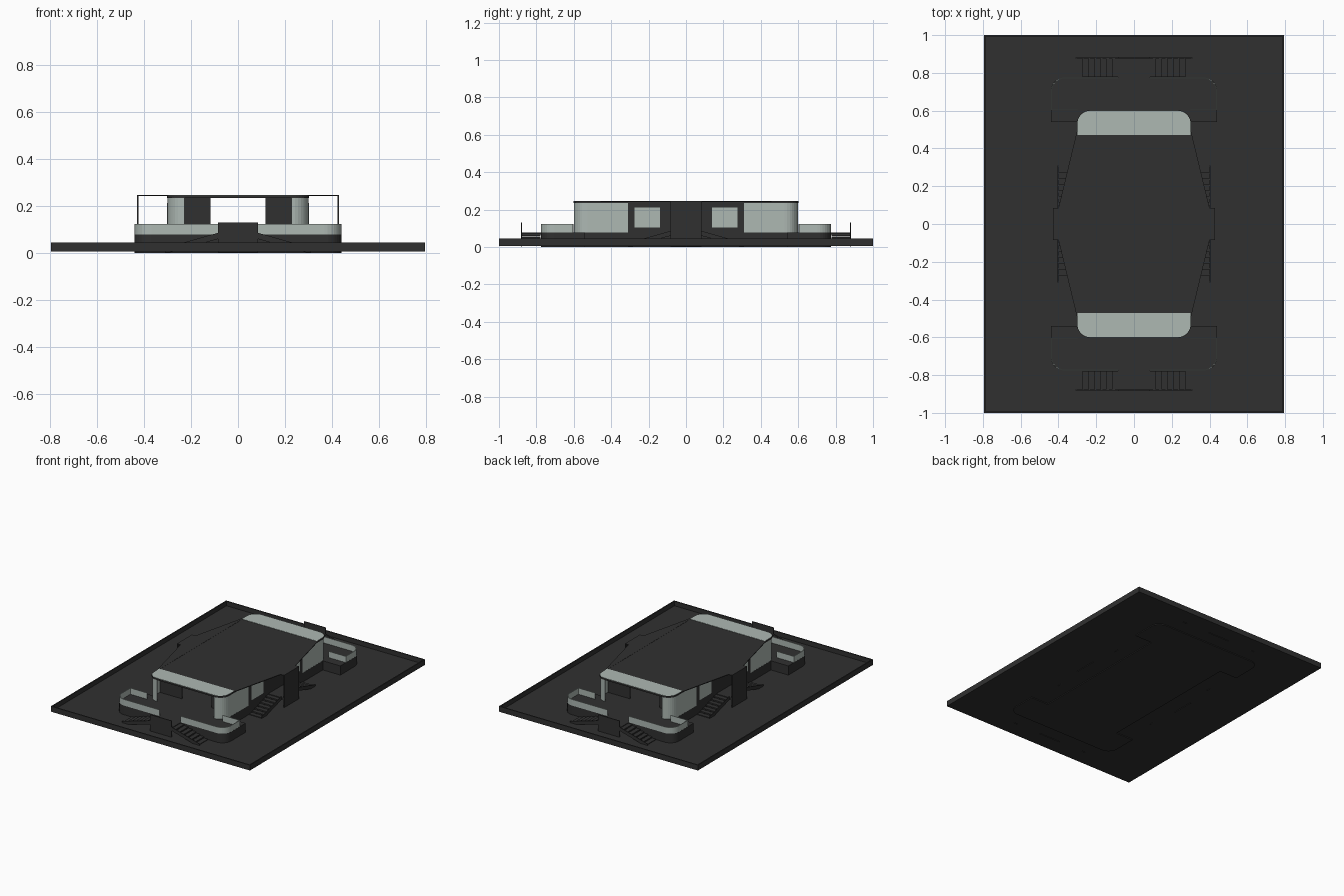
import bpy, bmesh, math

if "Cube" in bpy.data.objects:
    bpy.data.objects.remove(bpy.data.objects["Cube"])

def material(name, color):
    m = bpy.data.materials.new(name)
    m.diffuse_color = (*color, 1)
    m.use_nodes = True
    m.node_tree.nodes["Principled BSDF"].inputs["Base Color"].default_value = m.diffuse_color
    return m

DARK = material("dark", (0.03, 0.03, 0.03))
GLASS = material("glass", (0.42, 0.48, 0.45))

def finish(name, bm, mat, mirror):
    bmesh.ops.recalc_face_normals(bm, faces=bm.faces)
    me = bpy.data.meshes.new(name)
    bm.to_mesh(me)
    bm.free()
    ob = bpy.data.objects.new(name, me)
    bpy.context.collection.objects.link(ob)
    me.materials.append(mat)
    if mirror:
        mod = ob.modifiers.new("mirror", 'MIRROR')
        mod.use_axis = ('x' in mirror, 'y' in mirror, False)
        mod.use_mirror_merge = False
    return ob

def prism(name, pts, depth, mat=DARK, mirror=""):
    """Extrude a closed 3D outline along the vector depth."""
    bm = bmesh.new()
    f = bm.faces.new([bm.verts.new(p) for p in pts])
    r = bmesh.ops.extrude_face_region(bm, geom=[f])
    bmesh.ops.translate(bm, vec=depth, verts=[v for v in r["geom"] if isinstance(v, bmesh.types.BMVert)])
    return finish(name, bm, mat, mirror)

def slab(name, outline, z0, z1, mat=DARK, mirror=""):
    return prism(name, [(x, y, z0) for x, y in outline], (0, 0, z1 - z0), mat, mirror)

def box(name, x0, x1, y0, y1, z0, z1, mat=DARK, mirror=""):
    return slab(name, [(x0, y0), (x1, y0), (x1, y1), (x0, y1)], z0, z1, mat, mirror)

def screen(name, path, z0, z1, mat=GLASS, mirror="xy", thick=0.005):
    """Thin upright wall along an open path."""
    bm = bmesh.new()
    cols = [(bm.verts.new((x, y, z0)), bm.verts.new((x, y, z1))) for x, y in path]
    for a, b in zip(cols, cols[1:]):
        bm.faces.new((a[0], b[0], b[1], a[1]))
    ob = finish(name, bm, mat, mirror)
    s = ob.modifiers.new("thickness", 'SOLIDIFY')
    s.thickness, s.offset = thick, 0
    return ob

def arc(cx, cy, r, n=8):
    return [(cx + r * math.cos(i * math.pi / 2 / n), cy + r * math.sin(i * math.pi / 2 / n)) for i in range(n + 1)]

def four_way(quarter):
    """Complete a quarter outline (x axis side first) around both axes."""
    half = quarter + [(-x, y) for x, y in reversed(quarter)]
    return half + [(-x, -y) for x, y in half]

# Ground tray with raised rim
box("ground_floor", -0.795, 0.795, -1, 1, 0.006, 0.012)
box("ground_rim_side", 0.787, 0.795, -1, 1, 0.006, 0.045, mirror="x")
box("ground_rim_end", -0.787, 0.787, 0.992, 1, 0.006, 0.045, mirror="y")

# I-shaped podium
slab("podium", four_way([(0.3, 0.54), (0.44, 0.54)] + arc(0.37, 0.705, 0.07)), 0, 0.078)

# Terrace glass parapets
screen("terrace_parapet", [(0.3, 0.605), (0.437, 0.605)] + arc(0.367, 0.703, 0.07) + [(0.085, 0.773)], 0.078, 0.123)

# House walls
screen("corner_glazing", [(0.297, 0.31)] + arc(0.227, 0.527, 0.07), 0.078, 0.235)
box("side_wall", 0.29, 0.3, -0.31, 0.31, 0.078, 0.235, mirror="x")
box("side_window", 0.288, 0.302, 0.14, 0.275, 0.105, 0.212, GLASS, "xy")
box("recessed_wall", 0.117, 0.292, 0.465, 0.472, 0.078, 0.235, mirror="xy")

# Roof, glass roof ends and tapered side wings
slab("roof", four_way(arc(0.232, 0.532, 0.07)), 0.234, 0.245)
quarter = arc(0.23, 0.53, 0.07)
slab("roof_glass", [(-0.3, 0.47), (0.3, 0.47)] + quarter + [(-x, y) for x, y in reversed(quarter)],
     0.2445, 0.247, GLASS, "y")
slab("roof_wing", [(0.295, -0.52), (0.3, -0.5), (0.4, -0.085), (0.428, -0.085),
                   (0.428, 0.085), (0.4, 0.085), (0.3, 0.5), (0.295, 0.52)], 0.241, 0.246, mirror="x")

# Tall portal panels and the low panels before the end stairs
box("portal_panel", 0.422, 0.428, -0.083, 0.083, 0.002, 0.246, mirror="x")
box("end_panel", -0.085, 0.085, 0.877, 0.883, 0.002, 0.13, mirror="y")

# Landings
box("side_landing", 0.3, 0.422, -0.083, 0.083, 0.066, 0.078, mirror="x")
box("end_landing", -0.085, 0.085, 0.775, 0.877, 0.066, 0.078, mirror="y")

# Stairs falling away from each landing
STEPS, RUN = 7, 0.0315
RISE = 0.066 / STEPS
for i in range(STEPS):
    a = 0.084 + i * RUN
    z = 0.078 - (i + 0.5) * RISE
    box("end_step", a, a + RUN, 0.777, 0.878, z - 0.009, z, mirror="xy")
    box("side_step", 0.302, 0.4, a, a + RUN, z - 0.009, z, mirror="xy")

# Sloping stringers on the outer edge of the stairs
profile = [(0.083, 0.086), (0.31, 0.022), (0.31, 0.002), (0.29, 0.002), (0.083, 0.06)]
prism("end_stringer", [(a, 0.877, z) for a, z in profile], (0, 0.005, 0), mirror="xy")
prism("side_stringer", [(0.399, a, z) for a, z in profile], (0.005, 0, 0), mirror="xy")
